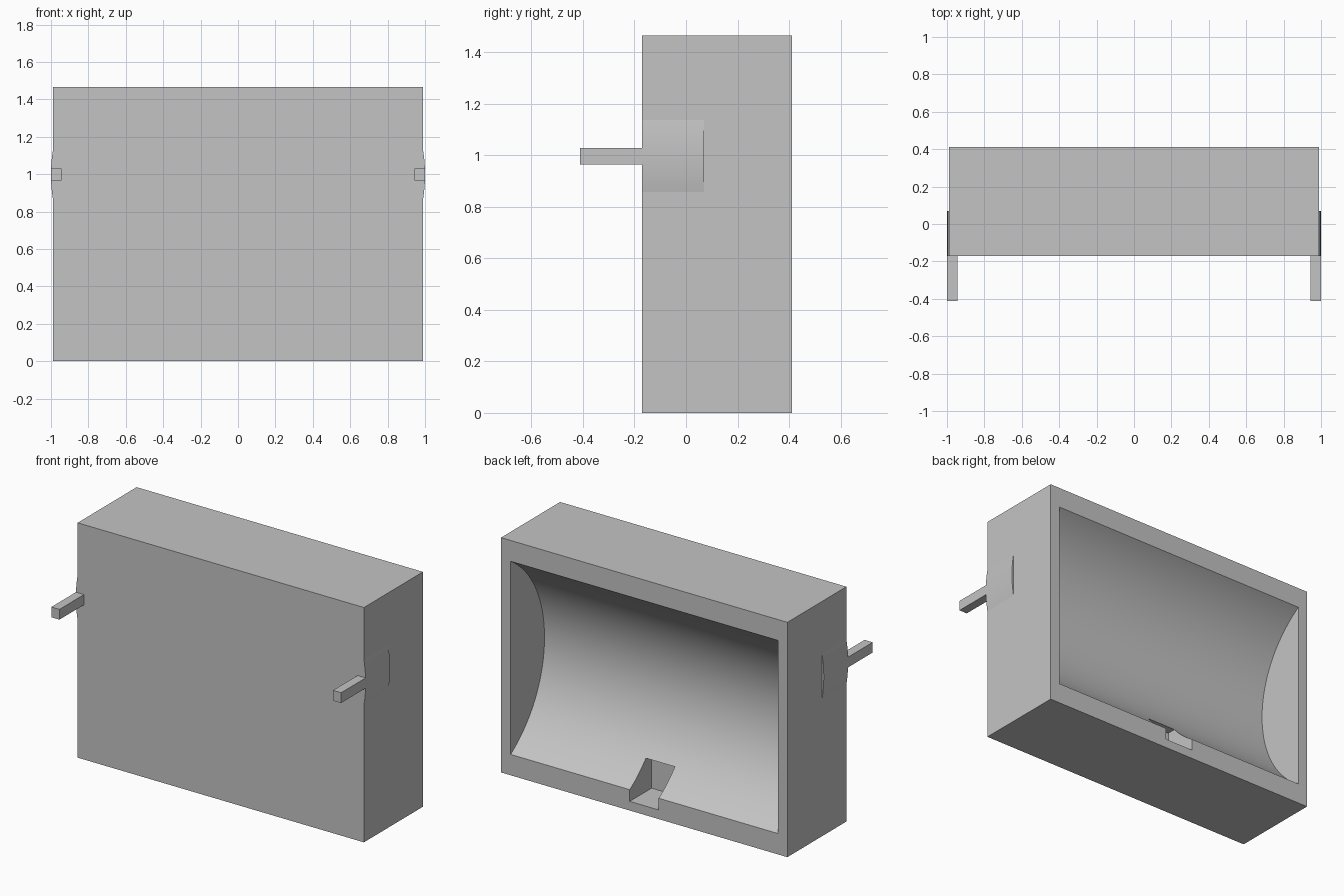
import bpy, bmesh, math

W, H = 0.988, 1.465          # body half width and height
FRONT, BACK = -0.17, 0.412   # body front and back planes

if "Cube" in bpy.data.objects:
    bpy.data.objects.remove(bpy.data.objects["Cube"], do_unlink=True)

grey = bpy.data.materials.new("plain_grey")
grey.use_nodes = True
colour = (0.55, 0.55, 0.55, 1)
grey.diffuse_color = colour
grey.node_tree.nodes["Principled BSDF"].inputs["Base Color"].default_value = colour


def prism(name, points, offset):
    """Extrude a closed outline of 3D points along offset."""
    bm = bmesh.new()
    face = bm.faces.new([bm.verts.new(p) for p in points])
    out = bmesh.ops.extrude_face_region(bm, geom=[face], use_keep_orig=True)
    moved = [g for g in out["geom"] if isinstance(g, bmesh.types.BMVert)]
    bmesh.ops.translate(bm, verts=moved, vec=offset)
    bmesh.ops.recalc_face_normals(bm, faces=bm.faces)
    mesh = bpy.data.meshes.new(name)
    bm.to_mesh(mesh)
    bm.free()
    mesh.materials.append(grey)
    obj = bpy.data.objects.new(name, mesh)
    bpy.context.collection.objects.link(obj)
    return obj


def box(name, x0, x1, y0, y1, z0, z1):
    return prism(name, [(x0, y0, z0), (x1, y0, z0), (x1, y0, z1), (x0, y0, z1)],
                 (0, y1 - y0, 0))


def activate(obj):
    bpy.ops.object.select_all(action="DESELECT")
    obj.select_set(True)
    bpy.context.view_layer.objects.active = obj


def smooth(obj, degrees):
    activate(obj)
    bpy.ops.object.shade_smooth_by_angle(angle=math.radians(degrees))


def cut(target, cutter):
    mod = target.modifiers.new("cut", "BOOLEAN")
    mod.operation, mod.solver, mod.object = "DIFFERENCE", "EXACT", cutter
    activate(target)
    bpy.ops.object.modifier_apply(modifier=mod.name)
    bpy.data.objects.remove(cutter, do_unlink=True)


# Body block
body = box("body", -W, W, FRONT, BACK, 0, H)

# Curved trough opening to the back
radius, centre_y, centre_z = 0.71, BACK + 0.376, H / 2
half = math.acos(0.376 / radius)
steps = 64
arc = []
for i in range(steps + 1):
    a = -half + 2 * half * i / steps
    arc.append((-0.922, centre_y - radius * math.cos(a), centre_z + radius * math.sin(a)))
lip = [(-0.922, BACK + 0.1, arc[-1][2]), (-0.922, BACK + 0.1, arc[0][2])]
cut(body, prism("trough_cutter", arc + lip, (1.844, 0, 0)))

# Notch through the lower rim
cut(body, box("notch_cutter", -0.1, 0.1, BACK - 0.216, BACK + 0.1, 0.057, 0.266))
smooth(body, 20)

# Side swellings and the arms that reach forward from them
arm_z, swell_half = 0.997, 0.14
for side, s in (("left", 1), ("right", -1)):
    outline = [(s * (W - 0.02), FRONT, arm_z - swell_half)]
    for i in range(25):
        t = -1 + i / 12
        outline.append((s * (W + 0.012 * (1 - t * t)), FRONT, arm_z + t * swell_half))
    outline.append((s * (W - 0.02), FRONT, arm_z + swell_half))
    smooth(prism(side + "_swelling", outline, (0, 0.24, 0)), 30)
    box(side + "_arm", s * 0.944, s * 1.0, -0.412, FRONT, arm_z - 0.032, arm_z + 0.032)
